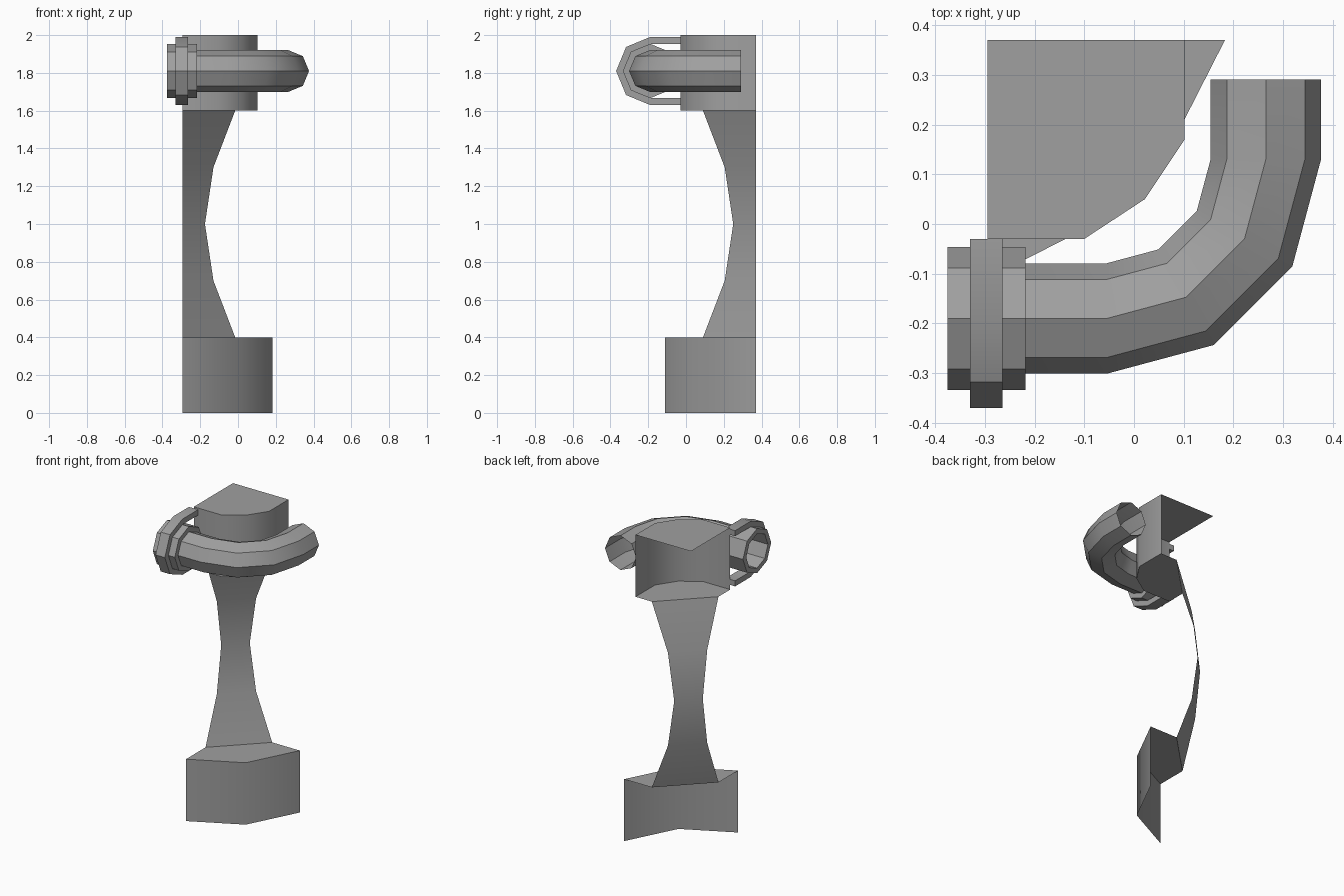
import bpy
import bmesh
from math import sin, cos, radians, pi
from mathutils import Vector

if "Cube" in bpy.data.objects:
    bpy.data.objects.remove(bpy.data.objects["Cube"], do_unlink=True)

grey = bpy.data.materials.new("plain grey")
grey.use_nodes = True
grey.diffuse_color = (0.35, 0.35, 0.35, 1)
grey.node_tree.nodes["Principled BSDF"].inputs["Base Color"].default_value = (0.35, 0.35, 0.35, 1)

BACK_X, BACK_Y = -0.295, 0.37      # the two open back planes
PIPE_Y, PIPE_Z = -0.19, 1.81       # axis of the straight pipe run
PIPE_R, COLLAR_R, STRAP_R = 0.111, 0.144, 0.18


def finish(name, bm):
    mesh = bpy.data.meshes.new(name)
    bm.to_mesh(mesh)
    bm.free()
    mesh.materials.append(grey)
    obj = bpy.data.objects.new(name, mesh)
    bpy.context.collection.objects.link(obj)
    bpy.ops.object.select_all(action="DESELECT")
    obj.select_set(True)
    bpy.context.view_layer.objects.active = obj
    bpy.ops.object.shade_smooth_by_angle(angle=radians(40))
    return obj


def skin(bm, rows, closed=False):
    """Join rows of points with quads; closed wraps each row round."""
    rows = [[bm.verts.new(p) for p in row] for row in rows]
    n = len(rows[0])
    for a, b in zip(rows, rows[1:]):
        for i in range(n if closed else n - 1):
            j = (i + 1) % n
            bm.faces.new((a[i], a[j], b[j], b[i]))
    return rows


def at(points, z):
    return [(x, y, z) for x, y in points]


# Post profile: distance of the ribbon's edges from the back corner, by height
post = [(0.28, 0.4), (0.165, 0.7), (0.12, 1.0), (0.165, 1.3), (0.28, 1.6)]


def post_edge(d):
    return [(BACK_X, BACK_Y - d), (BACK_X + d, BACK_Y)]


bm = bmesh.new()
skin(bm, [[(x, y, z) for x, y in post_edge(d)] for d, z in post])
finish("post", bm)

# Base and cap blocks: front walls with lids, open at the back
notch = post_edge(post[0][0])[::-1]
base_front = [(BACK_X, -0.11), (0.02, 0.05), (0.183, BACK_Y)]
cap_front = [(BACK_X, -0.03), (-0.1, -0.03), (0.022, 0.05), (0.102, 0.17), (0.102, BACK_Y)]


def block(name, front, low, high, top_extra, bottom_extra=None):
    bm = bmesh.new()
    bottom, top = skin(bm, [at(front, low), at(front, high)])
    bm.faces.new(top + [bm.verts.new(p) for p in at(top_extra, high)])
    if bottom_extra:
        bm.faces.new((bottom + [bm.verts.new(p) for p in at(bottom_extra, low)])[::-1])
    finish(name, bm)


block("base", base_front, 0, 0.4, notch)
block("cap", cap_front, 1.6, 2.0, [(BACK_X, BACK_Y)], notch)


# Bent pipe: octagonal rings along a straight, a quarter bend and a straight
def ring(center, side, r):
    return [Vector(center) + side * (r * cos(k * pi / 4)) + Vector((0, 0, r * sin(k * pi / 4)))
            for k in range(8)]


bend = Vector((-0.055, 0.13, PIPE_Z))
outward = [Vector((sin(radians(a)), -cos(radians(a)), 0)) for a in (0, 30, 60, 90)]
path = [((-0.375, PIPE_Y, PIPE_Z), outward[0])]
path += [(bend + d * 0.32, d) for d in outward]
path += [((0.265, 0.29, PIPE_Z), outward[-1])]
bm = bmesh.new()
skin(bm, [ring(c, d, PIPE_R) for c, d in path][::-1], closed=True)
finish("bent_pipe", bm)

# Collar sleeve around the pipe end
bm = bmesh.new()
sleeve = [(-0.375, PIPE_R), (-0.375, COLLAR_R), (-0.218, COLLAR_R), (-0.218, PIPE_R)]
skin(bm, [ring((x, PIPE_Y, PIPE_Z), outward[0], r) for x, r in sleeve][::-1], closed=True)
finish("pipe_collar", bm)


# Strap: U-shaped band round the collar, its legs reaching the cap
def u_shape(r):
    arc = [(PIPE_Y - r * sin(k * pi / 4), PIPE_Z + r * cos(k * pi / 4)) for k in range(5)]
    return [(-0.03, PIPE_Z + r)] + arc + [(-0.03, PIPE_Z - r)]


bm = bmesh.new()
rows = []
for outer, inner in zip(u_shape(STRAP_R), u_shape(COLLAR_R)):
    rows.append([(x, y, z) for x, (y, z) in
                 ((-0.33, outer), (-0.264, outer), (-0.264, inner), (-0.33, inner))])
rings = skin(bm, rows, closed=True)
bm.faces.new(rings[0])
bm.faces.new(rings[-1])
bmesh.ops.recalc_face_normals(bm, faces=bm.faces)
finish("strap", bm)
